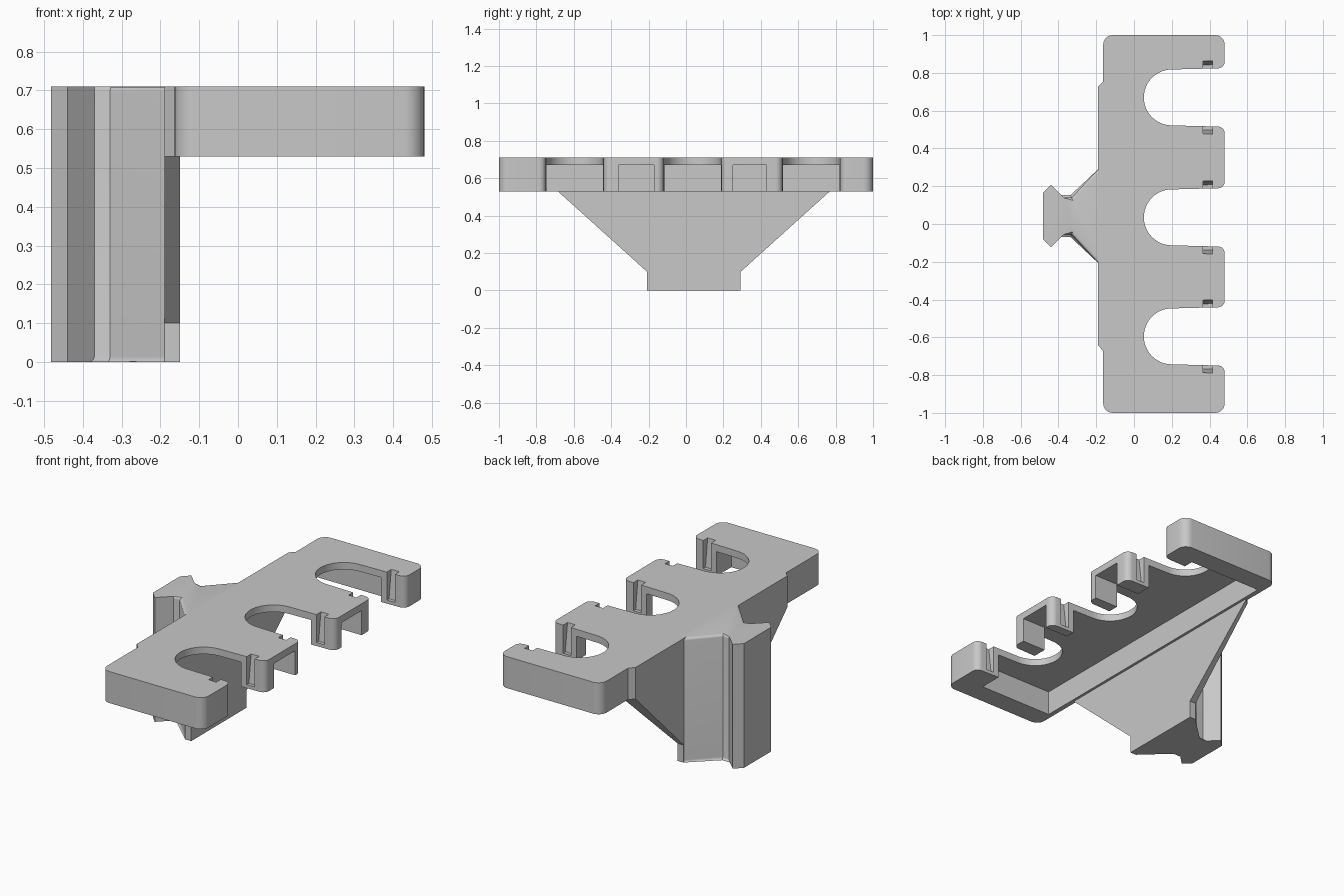
import bpy, bmesh, math
from mathutils import Vector

cube = bpy.data.objects.get("Cube")
if cube:
    bpy.data.objects.remove(cube, do_unlink=True)

grey = bpy.data.materials.new("plain grey")
grey.use_nodes = True
COLOR = (0.58, 0.58, 0.58, 1)
grey.diffuse_color = COLOR
grey.node_tree.nodes["Principled BSDF"].inputs["Base Color"].default_value = COLOR

TOP, UNDER, ROOF, SILL = 0.71, 0.53, 0.67, 0.55   # rack top, underside, recess ceiling, groove floor
SLOTS = (-0.595, 0.035, 0.67)                     # slot centres along y
R, MOUTH = 0.148, 0.155                           # slot radius, half width at its mouth
MID = 0.042                                       # centre of the mount along y
BACK, FRONT, LEG, RIM = -0.163, 0.48, 0.33, -0.135
parts = []


def stack(name, loops, bevel_rule=None):
    """Solid skinned over matching loops of 3D points."""
    bm = bmesh.new()
    rings = [[bm.verts.new(p) for p in loop] for loop in loops]
    bm.faces.new(rings[0])
    bm.faces.new(rings[-1])
    for a, b in zip(rings, rings[1:]):
        for i in range(len(a)):
            j = (i + 1) % len(a)
            bm.faces.new((a[i], a[j], b[j], b[i]))
    bmesh.ops.remove_doubles(bm, verts=bm.verts, dist=0.0001)
    if bevel_rule:
        edges = [e for e in bm.edges if bevel_rule(*[v.co for v in e.verts])]
        bmesh.ops.bevel(bm, geom=edges, offset=0.014, segments=3,
                        profile=0.5, affect='EDGES')
    bmesh.ops.recalc_face_normals(bm, faces=bm.faces)
    mesh = bpy.data.meshes.new(name)
    bm.to_mesh(mesh)
    bm.free()
    mesh.materials.append(grey)
    obj = bpy.data.objects.new(name, mesh)
    bpy.context.collection.objects.link(obj)
    parts.append(obj)


def at(outline, z):
    return [(x, y, z) for x, y in outline]


def fillet(prev, corner, nxt, r, n=6):
    """Points of a rounded corner."""
    c = Vector(corner)
    u = (Vector(prev) - c).normalized()
    v = (Vector(nxt) - c).normalized()
    half = u.angle(v) / 2
    centre = c + (u + v).normalized() * (r / math.sin(half))
    start = c + u * (r / math.tan(half)) - centre
    end = c + v * (r / math.tan(half)) - centre
    arc = [centre + start.lerp(end, i / n).normalized() * r for i in range(n + 1)]
    return [(p.x, p.y) for p in arc]


def wall(x, c, s):
    """Height along y of a slot's slightly flared side."""
    return c + s * (R + (MOUTH - R) * (x - 0.2) / (FRONT - 0.2))


def mouth(c, s, depth):
    """Rounded front corner of a slot side and its clip groove."""
    pts = fillet((FRONT, c + s * 0.3), (FRONT, c + s * MOUTH), (0.2, c + s * R), 0.035)
    for x, d in ((0.415, 0), (0.415, depth), (0.365, depth), (0.365, 0)):
        pts.append((x, wall(x, c, s) + s * d))
    return pts


def end_corners(s):
    """Rounded rack end, from the back edge to the front edge."""
    return (fillet((BACK, 0), (BACK, s), (FRONT, s), 0.05)
            + fillet((BACK, s), (FRONT, s), (FRONT, 0), 0.05))


def top_outline(depth):
    pts = end_corners(-1)
    for c in SLOTS:
        pts += mouth(c, -1, depth)
        for i in range(25):
            t = -math.pi / 2 - math.pi * i / 24
            pts.append((0.2 + R * math.cos(t), c + R * math.sin(t)))
        pts += mouth(c, 1, depth)[::-1]
    return pts + end_corners(1)[::-1]


def frame_outline(depth):
    first, last = SLOTS[0], SLOTS[-1]
    pts = end_corners(-1) + mouth(first, -1, depth)
    pts += [(LEG, wall(LEG, first, -1)), (LEG, -0.88), (RIM, -0.88),
            (RIM, 0.88), (LEG, 0.88), (LEG, wall(LEG, last, 1))]
    return pts + mouth(last, 1, depth)[::-1] + end_corners(1)[::-1]


def leg_outline(c, s, inner, depth):
    return mouth(c, s, depth) + [(LEG, wall(LEG, c, s)), (LEG, inner), (FRONT, inner)]


def grooved(name, outline):
    """Lower part whose grooves stop above the underside and lean outward."""
    stack(name, [at(outline(0), UNDER), at(outline(0), SILL),
                 at(outline(0.02), SILL), at(outline(0.035), ROOF)])


# Thin slotted top, and the rim with its solid end blocks beneath it
stack("slotted_top", [at(top_outline(0.035), ROOF), at(top_outline(0.04), TOP)])
grooved("rim_and_end_blocks", frame_outline)

# Pairs of hanging legs at the front of the two middle fingers
for i, (c, s, inner) in enumerate(((SLOTS[0], 1, -0.36), (SLOTS[1], -1, -0.17),
                                   (SLOTS[1], 1, 0.25), (SLOTS[2], -1, 0.43))):
    grooved(f"finger_leg_{i + 1}", lambda d: leg_outline(c, s, inner, d))


# Back brace: narrow foot flaring up to the rack, chamfered on its outer side
def brace_loop(x, wide):
    half = [(0.25, 0), (0.25, 0.1), (wide, UNDER), (wide, TOP)]
    loop = half + [(-y, z) for y, z in reversed(half)]
    return [(x, MID + y, z) for y, z in loop]


def outer_end(a, b):
    return max(a.x, b.x) < -0.18 and abs(a.z - b.z) < 0.01 and (a.z < 0.05 or a.z > 0.6)


stack("back_brace", [brace_loop(-0.19, 0.685), brace_loop(-0.15, 0.727)], outer_end)

# Dovetail rail on the back, with softened ends on its flanks
side = [(-0.17, 0.248), (-0.19, 0.248), (-0.33, 0.097), (-0.37, 0.097),
        (-0.44, 0.165), (-0.482, 0.123)]
rail = [(x, MID + y) for x, y in side] + [(x, MID - y) for x, y in reversed(side)]


def flank_end(a, b):
    return outer_end(a, b) and abs(a.x - b.x) > 0.01 and min(a.x, b.x) > -0.38


stack("dovetail_rail", [at(rail, 0), at(rail, TOP)], flank_end)

# Smooth the rounded corners, keep real edges sharp
bpy.ops.object.select_all(action='DESELECT')
for obj in parts:
    obj.select_set(True)
bpy.context.view_layer.objects.active = parts[0]
bpy.ops.object.shade_smooth_by_angle(angle=math.radians(30))
